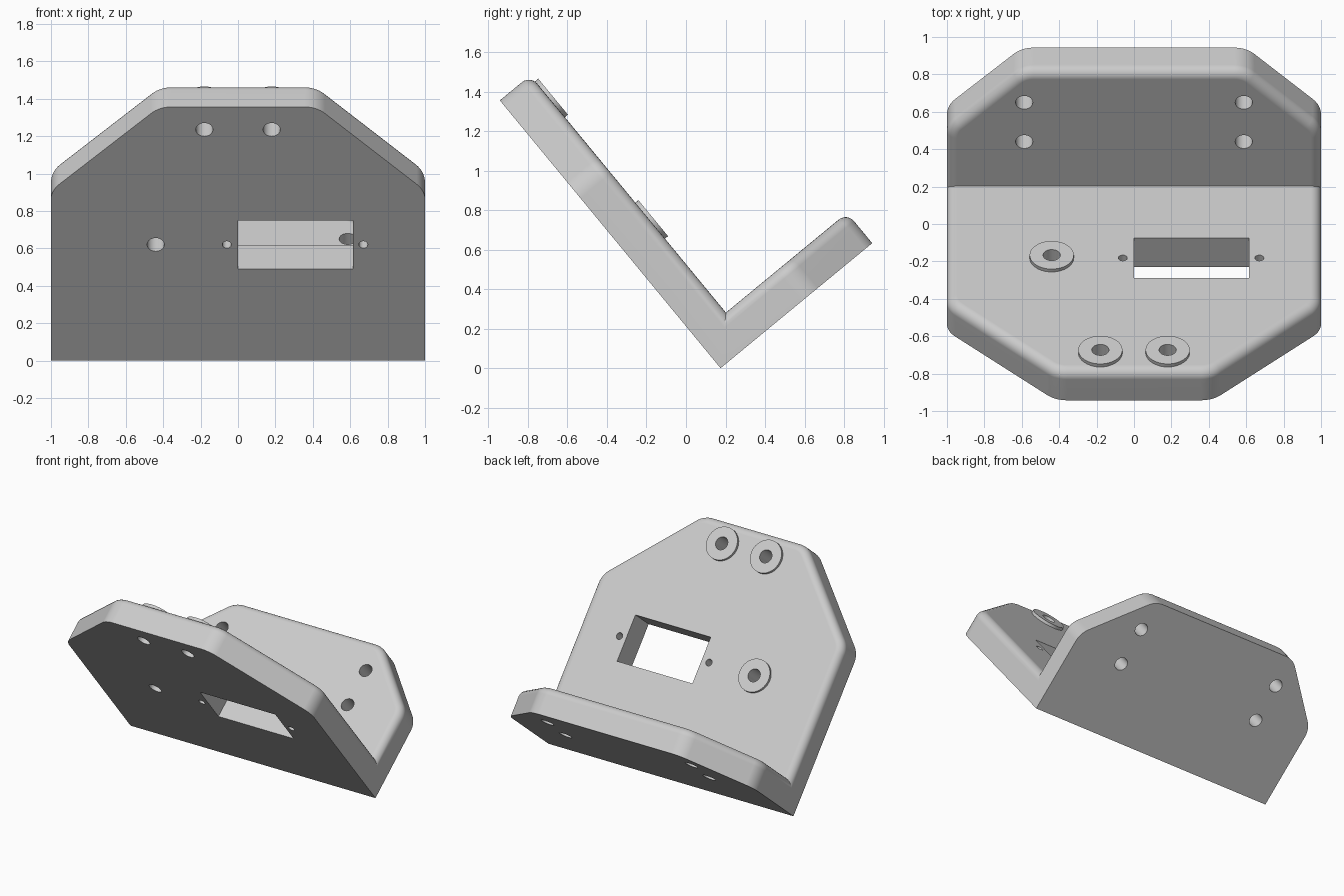
import bpy
import bmesh
import math
from mathutils import Matrix, Vector

if "Cube" in bpy.data.objects:
    bpy.data.objects.remove(bpy.data.objects["Cube"])

TILT = math.radians(39.5)
THICK, FILLET, ROUND = 0.2, 0.055, 0.15
SHORT_DIR = Vector((0, math.cos(TILT), math.sin(TILT)))
LONG_DIR = Vector((0, -math.sin(TILT), math.cos(TILT)))


def frame(along, normal):
    """Matrix from plate space (across, along, thickness) to the world."""
    m = Matrix((Vector((1, 0, 0)), along, normal)).transposed().to_4x4()
    m.translation = (0, 0.175, 0)
    return m


LONG = frame(LONG_DIR, SHORT_DIR)
SHORT = frame(SHORT_DIR, LONG_DIR)

grey = bpy.data.materials.new("light grey")
grey.use_nodes = True
grey.diffuse_color = (0.6, 0.6, 0.6, 1)
grey.node_tree.nodes["Principled BSDF"].inputs["Base Color"].default_value = (0.6, 0.6, 0.6, 1)


def make_object(name, bm):
    bmesh.ops.recalc_face_normals(bm, faces=bm.faces)
    mesh = bpy.data.meshes.new(name)
    bm.to_mesh(mesh)
    bm.free()
    mesh.materials.append(grey)
    ob = bpy.data.objects.new(name, mesh)
    bpy.context.collection.objects.link(ob)
    return ob


def corner(centre, start):
    """Points of a rounded 45 degree corner, turning anticlockwise."""
    angles = [start + math.radians(45) * i / 8 for i in range(9)]
    return [(centre[0] + ROUND * math.cos(a), centre[1] + ROUND * math.sin(a)) for a in angles]


def add_plate(target, length, chamfer, matrix):
    """Chamfered plate with a filleted inner rim and a mitred base."""
    bm = bmesh.new()
    k = ROUND * math.tan(math.radians(22.5))
    half = [(1, 0)]
    half += corner((1 - ROUND, length - chamfer - k), 0)
    half += corner((1 - chamfer - k, length - ROUND), math.radians(45))
    outline = half + [(-x, y) for x, y in reversed(half)]
    face = bm.faces.new([bm.verts.new((x, y, 0)) for x, y in outline])
    top = bmesh.ops.extrude_face_region(bm, geom=[face])["geom"]
    bmesh.ops.translate(bm, vec=(0, 0, THICK), verts=[g for g in top if isinstance(g, bmesh.types.BMVert)])
    bmesh.ops.recalc_face_normals(bm, faces=bm.faces)
    rim = [e for e in bm.edges
           if all(v.co.z > THICK - 1e-4 for v in e.verts) and any(v.co.y > 1e-4 for v in e.verts)]
    bmesh.ops.bevel(bm, geom=rim, offset=FILLET, segments=6, profile=0.5, affect='EDGES')
    base = [f for f in bm.faces if all(v.co.y < 1e-4 for v in f.verts)]
    bmesh.ops.delete(bm, geom=base, context='FACES')
    for v in bm.verts:
        if v.co.y < 1e-4:
            v.co.y = v.co.z
    bm.transform(matrix)
    temp = bpy.data.meshes.new("temp")
    bm.to_mesh(temp)
    bm.free()
    target.from_mesh(temp)
    bpy.data.meshes.remove(temp)


def add_cylinder(bm, matrix, x, y, radius, low, high):
    place = matrix @ Matrix.Translation((x, y, (low + high) / 2))
    bmesh.ops.create_cone(bm, cap_ends=True, segments=40, radius1=radius, radius2=radius,
                          depth=high - low, matrix=place)


# Two plates welded along the mitre
body_bm = bmesh.new()
add_plate(body_bm, 1.757, 0.58, LONG)
add_plate(body_bm, 0.995, 0.4, SHORT)
bmesh.ops.remove_doubles(body_bm, verts=body_bm.verts, dist=0.0005)
parts = [make_object("bracket_body", body_bm)]

# Raised washers round the three large holes
ROW = 0.803
bosses = [(-0.44, ROW), (-0.18, 1.60), (0.18, 1.60)]
for i, (x, y) in enumerate(bosses):
    bm = bmesh.new()
    add_cylinder(bm, LONG, x, y, 0.118, THICK - 0.01, THICK + 0.02)
    parts.append(make_object(f"washer_{i + 1}", bm))

# Cutters: bolt holes, small screw holes and the rectangular opening
cut = bmesh.new()
for x, y in bosses:
    add_cylinder(cut, LONG, x, y, 0.046, -0.1, 0.3)
for x in (-0.06, 0.67):
    add_cylinder(cut, LONG, x, ROW, 0.024, -0.1, 0.3)
for x in (-0.587, 0.587):
    for y in (0.508, 0.78):
        add_cylinder(cut, SHORT, x, y, 0.046, -0.1, 0.3)
size = Matrix.Diagonal((0.615, 0.337, 0.4, 1))
bmesh.ops.create_cube(cut, size=1, matrix=LONG @ Matrix.Translation((0.3075, ROW, 0.1)) @ size)
cutter = make_object("hole_cutter", cut)
cutter.hide_render = True

for ob in parts:
    mod = ob.modifiers.new("holes", 'BOOLEAN')
    mod.operation = 'DIFFERENCE'
    mod.solver = 'EXACT'
    mod.object = cutter
    bpy.ops.object.select_all(action='DESELECT')
    ob.select_set(True)
    bpy.context.view_layer.objects.active = ob
    bpy.ops.object.modifier_apply(modifier=mod.name)
    bpy.ops.object.shade_smooth_by_angle(angle=math.radians(30))
    weighted = ob.modifiers.new("flat_shading", 'WEIGHTED_NORMAL')
    weighted.keep_sharp = True

bpy.data.objects.remove(cutter)
